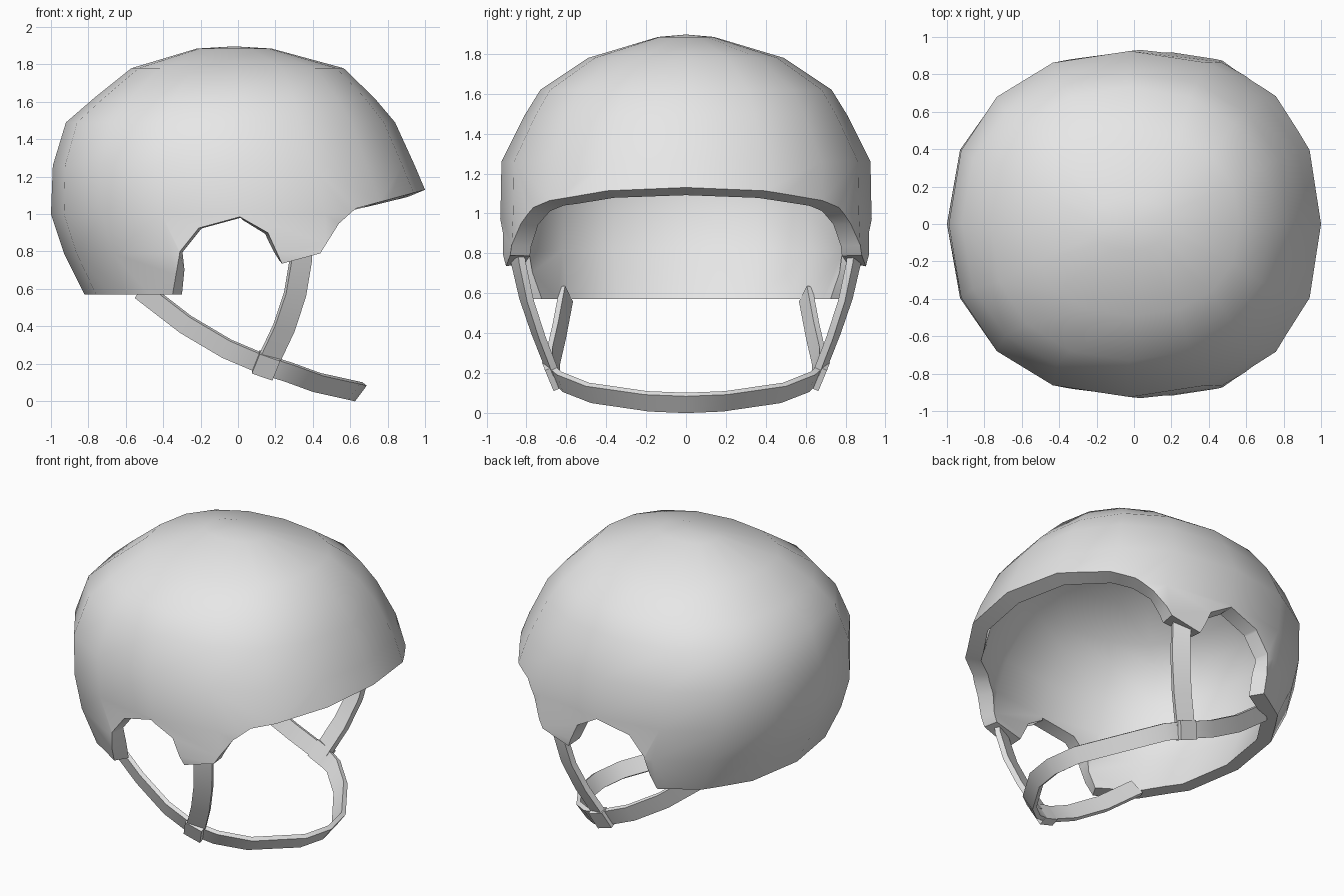
import bpy, bmesh, math
from mathutils import Vector

if "Cube" in bpy.data.objects:
    bpy.data.objects.remove(bpy.data.objects["Cube"], do_unlink=True)

GREY = (0.8, 0.8, 0.8, 1)
grey = bpy.data.materials.new("light grey")
grey.use_nodes = True
grey.diffuse_color = GREY
grey.node_tree.nodes["Principled BSDF"].inputs["Base Color"].default_value = GREY


def add_object(name, bm):
    bmesh.ops.recalc_face_normals(bm, faces=bm.faces[:])
    mesh = bpy.data.meshes.new(name)
    bm.to_mesh(mesh)
    bm.free()
    mesh.materials.append(grey)
    ob = bpy.data.objects.new(name, mesh)
    bpy.context.collection.objects.link(ob)
    return ob


def select(ob):
    bpy.ops.object.select_all(action='DESELECT')
    ob.select_set(True)
    bpy.context.view_layer.objects.active = ob


def smooth(ob, degrees):
    select(ob)
    bpy.ops.object.shade_smooth_by_angle(angle=math.radians(degrees))


def apply(ob, modifier):
    select(ob)
    bpy.ops.object.modifier_apply(modifier=modifier.name)


def loft(bm, rings):
    """Join closed rings of vertices with quads."""
    n = len(rings[0])
    for a, b in zip(rings, rings[1:]):
        for i in range(n):
            j = (i + 1) % n
            bm.faces.new((a[i], a[j], b[j], b[i]))


# Dome: rounded rings given as height, back x, front x, half width
SIDES, POWER = 16, 2 / 2.25
RINGS = [(0.45, -0.76, 0.95, 0.87), (0.79, -0.93, 1.04, 0.94),
         (1.0, -1.0, 1.055, 0.93), (1.26, -0.99, 0.945, 0.925),
         (1.49, -0.92, 0.84, 0.81), (1.62, -0.77, 0.73, 0.73),
         (1.78, -0.57, 0.565, 0.49), (1.885, -0.22, 0.18, 0.14)]


def power(v):
    return 0 if abs(v) < 1e-6 else math.copysign(abs(v) ** POWER, v)


bm = bmesh.new()
rings = []
for z, back, front, half in RINGS:
    ring = []
    for i in range(SIDES):
        a = math.tau * i / SIDES
        ring.append(bm.verts.new(((front + back) / 2 + (front - back) / 2 * power(math.cos(a)),
                                  half * power(math.sin(a)), z)))
    rings.append(ring)
loft(bm, rings)
bm.faces.new(rings[0])
pole = bm.verts.new((-0.02, 0, 1.897))
for i in range(SIDES):
    bm.faces.new((rings[-1][i], rings[-1][(i + 1) % SIDES], pole))
shell = add_object("helmet_shell", bm)

# Rim outline with ear openings and raised brow, cut straight through sideways
BASE = 0.57
RIM = [(-1.2, BASE), (-0.35, BASE), (-0.31, 0.8), (-0.21, 0.925), (0.01, 0.985),
       (0.16, 0.9), (0.235, 0.735), (0.44, 0.79), (0.54, 0.95), (0.63, 1.03),
       (1.0, 1.13), (1.3, 1.21), (1.3, 0.2), (-1.2, 0.2)]
bm = bmesh.new()
sides = [[bm.verts.new((x, y, z)) for x, z in RIM] for y in (-1.5, 1.5)]
loft(bm, sides)
for s in sides:
    bm.faces.new(s)
cutter = add_object("rim_cutter", bm)
cutter.hide_render = True

cut = shell.modifiers.new("rim", 'BOOLEAN')
cut.operation = 'DIFFERENCE'
cut.solver = 'EXACT'
cut.object = cutter
apply(shell, cut)
bpy.data.objects.remove(cutter, do_unlink=True)

# Open the underside, then thicken inwards
bm = bmesh.new()
bm.from_mesh(shell.data)
bm.normal_update()
under = [f for f in bm.faces if abs(f.normal.y) < 1e-3]
bmesh.ops.delete(bm, geom=under, context='FACES')
bmesh.ops.remove_doubles(bm, verts=bm.verts[:], dist=0.004)
bm.to_mesh(shell.data)
bm.free()
thick = shell.modifiers.new("wall", 'SOLIDIFY')
thick.thickness = 0.1
thick.offset = -1
apply(shell, thick)

# Level the bottom edge of the nape
for v in shell.data.vertices:
    if v.co.x < 0 and v.co.z < BASE + 0.1:
        v.co.z = BASE
smooth(shell, 42)


# Straps: flat bands whose broad side faces away from the head
HEAD = Vector((0, 0, 0.53))


def strap(name, path, width, thickness):
    pts = [Vector(p) for p in path]
    bm = bmesh.new()
    rings = []
    for i, p in enumerate(pts):
        along = (pts[min(i + 1, len(pts) - 1)] - pts[max(i - 1, 0)]).normalized()
        out = p - HEAD
        out = (out - along * out.dot(along)).normalized()
        across = along.cross(out)
        rings.append([bm.verts.new(p + across * (u * width / 2) + out * (v * thickness / 2))
                      for u, v in ((-1, -1), (1, -1), (1, 1), (-1, 1))])
    loft(bm, rings)
    bm.faces.new(rings[0])
    bm.faces.new(rings[-1])
    smooth(add_object(name, bm), 40)


def mirrored(path, s):
    return [(x, s * y, z) for x, y, z in path]


chin = [(-0.52, 0.6, 0.595), (-0.28, 0.635, 0.41), (-0.06, 0.665, 0.28),
        (0.14, 0.665, 0.195), (0.27, 0.62, 0.155), (0.42, 0.48, 0.1), (0.61, 0.19, 0.058)]
strap("chin_strap", chin + [(0.645, 0, 0.05)] + mirrored(chin, -1)[::-1], 0.105, 0.03)

front = [(0.335, 0.85, 0.81), (0.335, 0.84, 0.75), (0.305, 0.8, 0.57),
         (0.245, 0.74, 0.39), (0.16, 0.67, 0.21)]
buckle = [(0.095, 0.675, 0.21), (0.205, 0.66, 0.172)]
for side, s in (("left", 1), ("right", -1)):
    strap(side + "_front_strap", mirrored(front, s), 0.115, 0.035)
    strap(side + "_buckle", mirrored(buckle, s), 0.12, 0.055)
